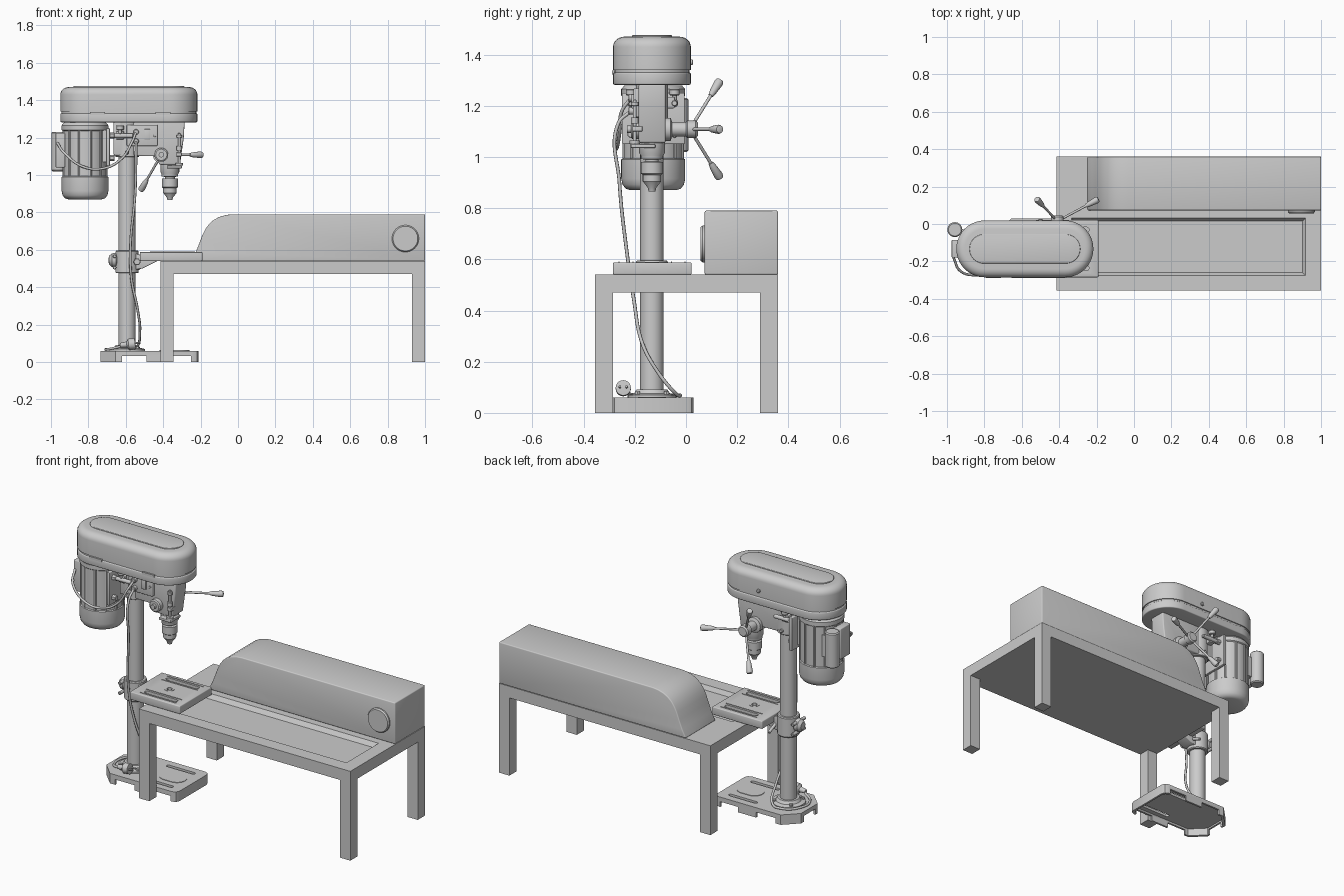
import bpy, bmesh, math
from mathutils import Vector

CX, CY = -0.593, -0.133          # column axis


def finish(name, bm, angle=35):
    bmesh.ops.remove_doubles(bm, verts=bm.verts, dist=1e-5)
    bmesh.ops.recalc_face_normals(bm, faces=bm.faces)
    me = bpy.data.meshes.new(name)
    bm.to_mesh(me)
    bm.free()
    me.shade_smooth()
    me.set_sharp_from_angle(angle=math.radians(angle))
    ob = bpy.data.objects.new(name, me)
    bpy.context.collection.objects.link(ob)
    return ob


def bevel_all(bm, w, min_angle=30, seg=3):
    bmesh.ops.recalc_face_normals(bm, faces=bm.faces)
    es = [e for e in bm.edges if e.calc_face_angle(0) > math.radians(min_angle)]
    bmesh.ops.bevel(bm, geom=es, offset=w, segments=seg, profile=0.5, affect='EDGES')


def prism(name, pts, a, b, axis='z', bevel=0):
    """Extrude a 2D outline: xy along z, or xz along y."""
    bm = bmesh.new()
    place = (lambda p: (p[0], p[1], a)) if axis == 'z' else (lambda p: (p[0], a, p[1]))
    f = bm.faces.new([bm.verts.new(place(p)) for p in pts])
    ext = bmesh.ops.extrude_face_region(bm, geom=[f])['geom']
    d = (0, 0, b - a) if axis == 'z' else (0, b - a, 0)
    bmesh.ops.translate(bm, vec=d, verts=[v for v in ext if isinstance(v, bmesh.types.BMVert)])
    if bevel:
        bevel_all(bm, bevel)
    return finish(name, bm)


def box(name, x0, x1, y0, y1, z0, z1, bevel=0):
    return prism(name, [(x0, y0), (x1, y0), (x1, y1), (x0, y1)], z0, z1, 'z', bevel)


def lathe(name, origin, direction, prof, seg=32):
    """Revolve (radius, distance) points about a direction."""
    bm = bmesh.new()
    vs = [bm.verts.new((r, 0, t)) for r, t in prof]
    es = [bm.edges.new(p) for p in zip(vs, vs[1:])]
    bmesh.ops.spin(bm, geom=vs + es, cent=(0, 0, 0), axis=(0, 0, 1), angle=math.tau, steps=seg)
    q = Vector((0, 0, 1)).rotation_difference(Vector(direction))
    for v in bm.verts:
        v.co = q @ v.co + Vector(origin)
    return finish(name, bm)


def cyl(name, p0, p1, r, seg=32, c=0.003):
    d = Vector(p1) - Vector(p0)
    h = d.length
    return lathe(name, p0, d, [(0, 0), (r - c, 0), (r, c), (r, h - c), (r - c, h), (0, h)], seg)


def tube(name, pts, r=0.007):
    cu = bpy.data.curves.new(name, 'CURVE')
    cu.dimensions, cu.bevel_depth, cu.bevel_resolution = '3D', r, 2
    cu.use_fill_caps = True
    s = cu.splines.new('BEZIER')
    s.bezier_points.add(len(pts) - 1)
    for b, p in zip(s.bezier_points, pts):
        b.co = p
        b.handle_left_type = b.handle_right_type = 'AUTO'
    bpy.context.collection.objects.link(bpy.data.objects.new(name, cu))


def cut(ob, cutters):
    for c in cutters:
        m = ob.modifiers.new('cut', 'BOOLEAN')
        m.operation, m.object, m.solver = 'DIFFERENCE', c, 'EXACT'
    me = bpy.data.meshes.new_from_object(ob.evaluated_get(bpy.context.evaluated_depsgraph_get()))
    ob.modifiers.clear()
    ob.data = me
    me.shade_smooth()
    me.set_sharp_from_angle(angle=math.radians(35))
    for c in cutters:
        bpy.data.objects.remove(c)


def stadium(x0, x1, yc, r, n=20):
    arc = [math.pi * i / n for i in range(n + 1)]
    return ([(x1 - r + r * math.sin(a), yc - r * math.cos(a)) for a in arc] +
            [(x0 + r - r * math.sin(a), yc + r * math.cos(a)) for a in arc])


# bench with sunken tray and four legs
bench = box('bench_top', -0.415, 1, -0.355, 0.36, 0.47, 0.54)
tray = box('tray_cutter', -0.34, 0.925, -0.28, 0.04, 0.515, 0.55)
for v in tray.data.vertices:
    if v.co.z < 0.53:
        v.co.x += 0.02 if v.co.x < 0 else -0.025
        v.co.y += 0.02 if v.co.y < 0 else -0.025
cut(bench, [tray])
for x in (-0.415, 0.93):
    for y in (-0.355, 0.29):
        box('bench_leg', x, x + 0.07, y, y + 0.07, 0, 0.47)

# machine hood on the bench with round dial
prism('hood', [(-0.25, 0.54), (1, 0.54), (1, 0.79), (-0.03, 0.79), (-0.065, 0.786), (-0.1, 0.776),
               (-0.13, 0.76), (-0.155, 0.738), (-0.175, 0.71), (-0.19, 0.68), (-0.205, 0.64),
               (-0.225, 0.59)], 0.073, 0.36, 'y', 0.006)
lathe('dial', (0.895, 0.075, 0.66), (0, -1, 0), [(0, 0), (0.072, 0), (0.072, 0.01), (0.066, 0.018), (0, 0.018)], 40)

# cast base: chamfered plate, hollow below, notched skirt and slots
def base_outline(i):
    c = 0.08
    x0, x1, y0, y1 = -0.735 + i, -0.21 - i, -0.288 + i, 0.03 - i
    return [(x0 + c, y0), (x1 - 0.03, y0), (x1 - 0.009, y0 + 0.009), (x1, y0 + 0.03), (x1, y1 - 0.03),
            (x1 - 0.009, y1 - 0.009), (x1 - 0.03, y1), (x0 + c, y1), (x0, y1 - c), (x0, y0 + c)]

base = prism('base', base_outline(0), 0, 0.06)
cuts = [prism('hollow', base_outline(0.012), -0.02, 0.045)]
cuts += [box('notch', a, b, -0.4, 0.1, -0.02, 0.032) for a, b in ((-0.62, -0.49), (-0.37, -0.25))]
cuts += [box('end_notch', -0.8, -0.7, CY - 0.055, CY + 0.055, -0.02, 0.035)]
cuts += [prism('slot', stadium(-0.46, -0.27, y, 0.011, 8), 0.03, 0.1) for y in (-0.235, -0.025)]
cut(base, cuts)
prism('base_pad', stadium(-0.42, -0.26, CY, 0.055), 0.058, 0.063)

# column and base flange with bolts
lathe('column_flange', (CX, CY, 0.058), (0, 0, 1),
      [(0, 0), (0.095, 0), (0.095, 0.012), (0.07, 0.018), (0.06, 0.034), (0, 0.034)], 40)
cyl('column', (CX, CY, 0.06), (CX, CY, 1.28), 0.046, 40)
for k in range(4):
    a = math.pi / 4 + k * math.pi / 2
    p = (CX + 0.08 * math.cos(a), CY + 0.08 * math.sin(a))
    cyl('flange_bolt', (*p, 0.065), (*p, 0.084), 0.011, 6, 0.001)

# drill table with slots and centre hole
table = box('drill_table', -0.525, -0.19, -0.285, 0.022, 0.54, 0.588, 0.005)
cuts = [prism('slot', stadium(-0.46, -0.24, y, 0.013, 8), 0.565, 0.62) for y in (-0.235, -0.03)]
cuts += [cyl('hole', (-0.365, CY, 0.5), (-0.365, CY, 0.62), 0.014)]
cut(table, cuts)
lathe('table_ring', (-0.365, CY, 0.585), (0, 0, 1),
      [(0.015, 0), (0.028, 0), (0.028, 0.005), (0.015, 0.005), (0.015, 0)])
for y in (-0.262, -0.208, -0.057, -0.003):
    box('slot_rail', -0.47, -0.23, y - 0.002, y + 0.002, 0.585, 0.591)

# table clamp, arm and lock levers
lathe('table_clamp', (CX, CY, 0.475), (0, 0, 1),
      [(0.045, 0), (0.058, 0), (0.062, 0.005), (0.062, 0.115), (0.058, 0.12), (0.045, 0.12), (0.045, 0)])
prism('table_arm', [(-0.57, 0.49), (-0.51, 0.5), (-0.43, 0.54), (-0.43, 0.55), (-0.57, 0.585)],
      CY - 0.04, CY + 0.04, 'y', 0.004)
lathe('clamp_knob', (-0.635, CY, 0.545), (-1, 0, 0),
      [(0, 0), (0.022, 0), (0.038, 0.018), (0.036, 0.04), (0.022, 0.055), (0, 0.058)], 24)
for z in (0.505, 0.565):
    cyl('clamp_bolt', (-0.66, CY - 0.06, z), (-0.66, CY + 0.06, z), 0.01, 12)
cyl('table_lock_lever', (-0.53, CY + 0.03, 0.53), (-0.53, CY + 0.1, 0.5), 0.009, 16)
cyl('table_tilt_bolt', (-0.54, CY - 0.075, 0.535), (-0.54, CY, 0.535), 0.02, 6)

# drill head casting
prism('drill_head', [(-0.665, 1.285), (-0.665, 1.105), (-0.44, 1.1), (-0.42, 1.055), (-0.31, 1.055),
                     (-0.29, 1.2), (-0.285, 1.285)], -0.185, -0.08, 'y', 0.007)
cyl('column_collar', (CX, CY, 1.095), (CX, CY, 1.285), 0.063, 40)

# quill and chuck
lathe('chuck', (-0.364, CY, 1.06), (0, 0, -1),
      [(0, 0), (0.05, 0), (0.05, 0.045), (0.044, 0.055), (0.044, 0.068), (0.026, 0.07), (0.026, 0.078),
       (0.043, 0.08), (0.043, 0.125), (0.036, 0.13), (0.036, 0.155), (0.017, 0.18), (0.013, 0.195), (0, 0.195)], 40)

# belt cover: lower tray, upper lid with rounded top, raised panel
prism('cover_tray', stadium(-0.95, -0.217, CY, 0.152), 1.282, 1.33, 'z', 0.006)
prism('cover_seam', stadium(-0.944, -0.223, CY, 0.146), 1.325, 1.345)
bm = bmesh.new()
rings = [(0, 1.34), (0, 1.43)] + [(0.045 * (1 - math.cos(a)), 1.43 + 0.04 * math.sin(a))
                                  for a in (math.pi / 12 * i for i in range(1, 7))]
loops = [[bm.verts.new((*p, z)) for p in stadium(-0.95 + d, -0.217 - d, CY, 0.152 - d)] for d, z in rings]
for lo, hi in zip(loops, loops[1:]):
    for i in range(len(lo)):
        j = (i + 1) % len(lo)
        bm.faces.new((lo[i], lo[j], hi[j], hi[i]))
bm.faces.new(loops[0])
bm.faces.new(loops[-1])
finish('cover_lid', bm)
prism('cover_panel', stadium(-0.88, -0.287, CY, 0.078), 1.465, 1.476, 'z', 0.004)
for x in (-0.75, -0.4):
    box('cover_latch', x - 0.04, x + 0.04, -0.29, -0.28, 1.322, 1.337)
cyl('cover_knob', (-0.5, 0.015, 1.37), (-0.5, 0.028, 1.37), 0.011, 16)

# motor with ribs, capacitor and junction box
MX, MY = -0.818, -0.128
lathe('motor', (MX, MY, 0.87), (0, 0, 1),
      [(0, 0), (0.09, 0), (0.108, 0.006), (0.12, 0.022), (0.125, 0.045), (0.125, 0.12), (0.119, 0.124),
       (0.119, 0.365), (0.125, 0.37), (0.125, 0.395), (0.112, 0.41), (0, 0.41)], 48)
for k in range(12):
    a = math.tau * (k + 0.5) / 12
    p = (MX + 0.117 * math.cos(a), MY + 0.117 * math.sin(a))
    cyl('motor_rib', (*p, 0.99), (*p, 1.24), 0.008, 8)
cyl('capacitor', (-0.958, -0.03, 1.02), (-0.958, -0.03, 1.23), 0.04, 32, 0.006)
box('capacitor_bracket', -0.945, -0.89, -0.055, -0.03, 1.06, 1.19)
box('junction_box', -0.975, -0.925, -0.18, -0.085, 1.04, 1.225, 0.005)

# motor mount plate, slide rails and lock knobs
box('motor_plate', -0.705, -0.685, -0.25, -0.005, 1.05, 1.25, 0.004)
box('motor_foot', -0.74, -0.7, -0.2, -0.06, 1.07, 1.24)
for y in (-0.215, -0.045):
    for z in (1.09, 1.21):
        cyl('plate_bolt', (-0.69, y, z), (-0.66, y, z), 0.016, 6, 0.002)
    cyl('slide_rail', (-0.7, y, 1.21), (-0.56, y, 1.21), 0.012, 16)
    box('rail_lug', -0.65, -0.61, min(y, CY), max(y, CY), 1.19, 1.235, 0.004)
    s = 1 if y > CY else -1
    cyl('slide_lock_stem', (-0.63, y, 1.22), (-0.63, y, 1.25), 0.009, 12)
    cyl('slide_lock_knob', (-0.63, y, 1.24), (-0.63, y, 1.265), 0.02, 12)
    cyl('column_set_screw', (CX, CY, 1.03 + 0.09), (CX, CY + s * 0.075, 1.12), 0.011, 12)

# switch plate, rocker and cable glands
box('switch_plate', -0.595, -0.43, -0.205, -0.18, 1.155, 1.268, 0.005)
box('switch', -0.5, -0.47, -0.213, -0.2, 1.19, 1.245, 0.002)
for z in (1.18, 1.23):
    cyl('cable_gland', (-0.545, -0.2, z), (-0.545, -0.225, z), 0.015, 16)
for x in (-0.58, -0.445):
    cyl('plate_screw', (x, -0.2, 1.21), (x, -0.209, 1.21), 0.007, 12, 0.001)

# return spring cap and depth stop
lathe('spring_cap', (-0.41, -0.18, 1.108), (0, -1, 0),
      [(0, 0), (0.037, 0), (0.037, 0.03), (0.03, 0.035), (0.014, 0.035), (0.014, 0.05), (0, 0.05)])
cyl('depth_rod', (-0.315, -0.2, 1.04), (-0.315, -0.2, 1.225), 0.007, 12)
for z0, z1, r in ((1.05, 1.065, 0.02), (1.13, 1.155, 0.015), (1.2, 1.215, 0.015)):
    cyl('depth_nut', (-0.315, -0.2, z0), (-0.315, -0.2, z1), r, 12, 0.001)
box('depth_lug', -0.33, -0.3, -0.21, -0.17, 1.1, 1.12, 0.003)
box('depth_arm', -0.38, -0.3, -0.215, -0.12, 1.035, 1.05, 0.003)

# feed hub with three handles
hub = Vector((-0.41, 0.015, 1.108))
lathe('feed_hub', (-0.41, -0.09, 1.108), (0, 1, 0),
      [(0, 0), (0.045, 0), (0.045, 0.03), (0.028, 0.036), (0.028, 0.09), (0.034, 0.095), (0.034, 0.128), (0.026, 0.136), (0, 0.136)])
for k in range(3):
    a = math.tau * k / 3
    d = Vector((0.22 * math.cos(a), 0.118, 0.22 * math.sin(a))).normalized()
    cyl('feed_spoke', hub, hub + d * 0.19, 0.0065, 12)
    lathe('feed_grip', hub + d * 0.172, d,
          [(0, 0), (0.009, 0), (0.013, 0.015), (0.018, 0.065), (0.015, 0.076), (0, 0.08)], 20)

# motor cable, mains cable and plug
tube('motor_cable', [(-0.965, -0.18, 1.17), (-0.93, -0.25, 1.12), (-0.83, -0.275, 1.045), (-0.72, -0.27, 1.035),
                     (-0.62, -0.26, 1.09), (-0.565, -0.25, 1.18), (-0.545, -0.215, 1.23)])
tube('mains_cable', [(-0.545, -0.215, 1.18), (-0.545, -0.265, 1.13), (-0.55, -0.26, 0.9), (-0.575, -0.23, 0.62),
                     (-0.57, -0.205, 0.45), (-0.535, -0.17, 0.27), (-0.525, -0.11, 0.16), (-0.55, -0.04, 0.075),
                     (-0.62, -0.025, 0.069), (-0.7, -0.1, 0.069), (-0.69, -0.2, 0.069), (-0.62, -0.245, 0.085)])
lathe('plug', (-0.63, -0.245, 0.09), (1, 0, 0.1),
      [(0, 0), (0.012, 0), (0.016, 0.035), (0.03, 0.045), (0.03, 0.08), (0, 0.083)], 20)
for y in (-0.258, -0.232):
    cyl('plug_pin', (-0.555, y, 0.1), (-0.52, y, 0.103), 0.005, 10, 0.001)
